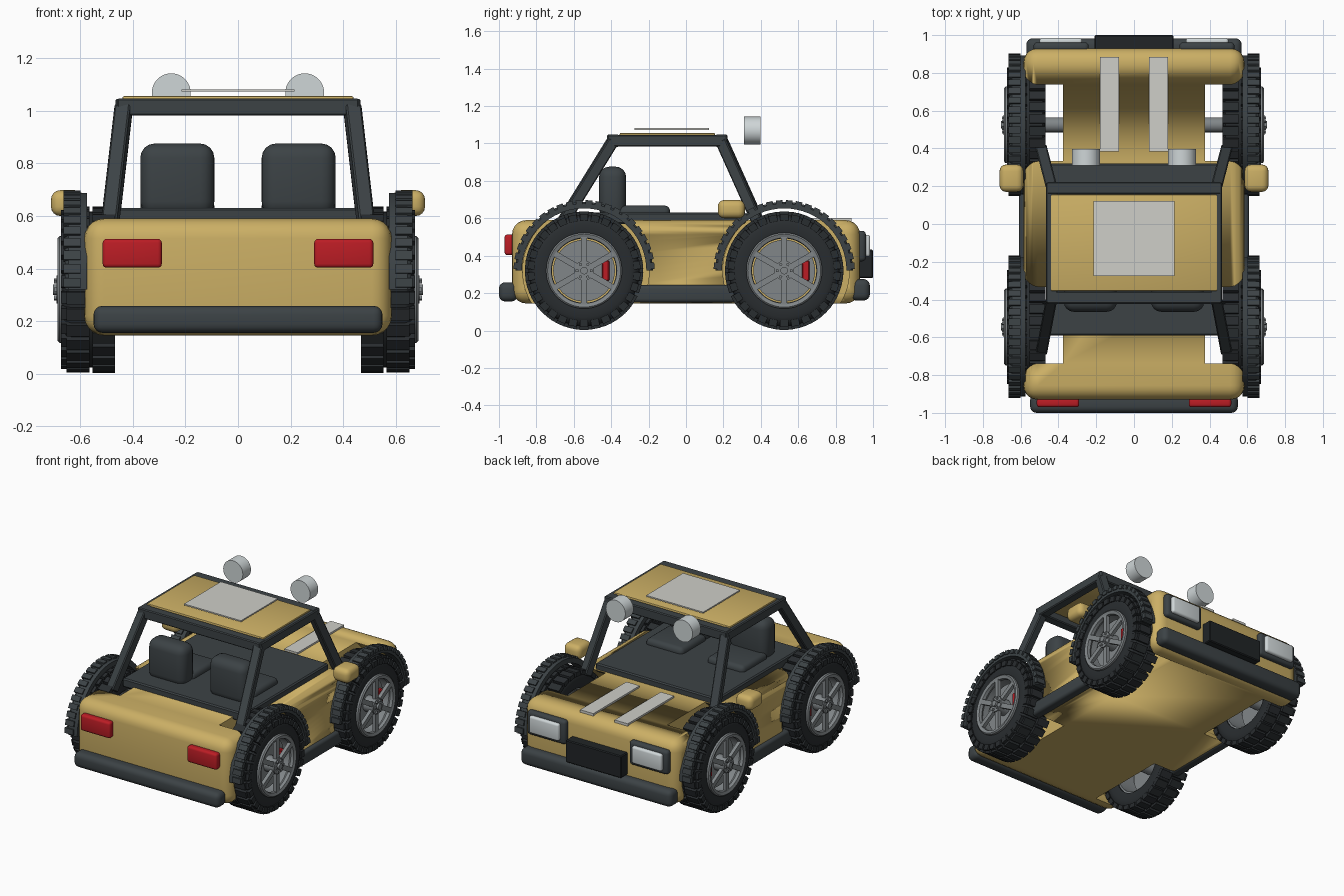
import bpy, bmesh
from math import pi, sin, cos, radians
from mathutils import Matrix, Vector

if "Cube" in bpy.data.objects:
    bpy.data.objects.remove(bpy.data.objects["Cube"])


def material(name, rgb):
    m = bpy.data.materials.new(name)
    m.diffuse_color = (*rgb, 1)
    m.use_nodes = True
    m.node_tree.nodes["Principled BSDF"].inputs["Base Color"].default_value = m.diffuse_color
    return m


GOLD = material("gold_paint", (0.60, 0.43, 0.13))
DARK = material("dark_trim", (0.045, 0.055, 0.06))
RUBBER = material("rubber", (0.022, 0.026, 0.029))
BLACK = material("black_plate", (0.015, 0.018, 0.02))
RED = material("red", (0.5, 0.012, 0.018))
PALE = material("pale_grey", (0.62, 0.62, 0.58))
GLASS = material("lamp_glass", (0.62, 0.67, 0.68))
METAL = material("wheel_metal", (0.22, 0.24, 0.25))


def finish(bm, name, mat, mirror=False):
    bmesh.ops.recalc_face_normals(bm, faces=bm.faces)
    me = bpy.data.meshes.new(name)
    bm.to_mesh(me)
    bm.free()
    ob = bpy.data.objects.new(name, me)
    bpy.context.collection.objects.link(ob)
    if mat:
        me.materials.append(mat)
    bpy.ops.object.select_all(action='DESELECT')
    ob.select_set(True)
    bpy.context.view_layer.objects.active = ob
    bpy.ops.object.shade_smooth_by_angle(angle=radians(35))
    if mirror:
        ob.modifiers.new("mirror", 'MIRROR')
    return ob


def box(name, x, y, z, mat, bevel=0, mirror=False, seg=4):
    """Box from three (low, high) ranges with rounded edges."""
    bm = bmesh.new()
    mid = [(a + b) / 2 for a, b in (x, y, z)]
    size = [b - a for a, b in (x, y, z)]
    bmesh.ops.create_cube(bm, size=1, matrix=Matrix.Translation(mid) @ Matrix.Diagonal((*size, 1)))
    if bevel:
        bmesh.ops.bevel(bm, geom=bm.edges[:], offset=bevel, segments=seg, profile=0.5, affect='EDGES')
    return finish(bm, name, mat, mirror)


def bar(name, a, b, width, mat, mirror=False):
    """Square bar between two points."""
    a, b = Vector(a), Vector(b)
    d = b - a
    rot = d.to_track_quat('Z', 'Y').to_matrix().to_4x4()
    bm = bmesh.new()
    bmesh.ops.create_cube(bm, size=1, matrix=Matrix.Translation((a + b) / 2) @ rot
                          @ Matrix.Diagonal((width, width, d.length, 1)))
    bmesh.ops.bevel(bm, geom=bm.edges[:], offset=0.006, segments=1, affect='EDGES')
    return finish(bm, name, mat, mirror)


def lathe(name, profile, cy, cz, mat, mirror=True, n=48, sweep=2 * pi):
    """Spin a closed (radius, x) profile about an axle along x."""
    full = sweep > 6.2
    bm = bmesh.new()
    rings = []
    for i in range(n if full else n + 1):
        t = sweep * i / n
        rings.append([bm.verts.new((x, cy + r * cos(t), cz + r * sin(t))) for r, x in profile])
    k = len(profile)
    for i in range(n):
        p, q = rings[i], rings[(i + 1) % len(rings)]
        for j in range(k):
            bm.faces.new((p[j], q[j], q[(j + 1) % k], p[(j + 1) % k]))
    if not full:
        bm.faces.new(rings[0])
        bm.faces.new(rings[-1])
    return finish(bm, name, mat, mirror)


def disc(name, r, x0, x1, cy, cz, mat, mirror=True, n=32):
    """Solid cylinder lying along x."""
    bm = bmesh.new()
    m = Matrix.Translation(((x0 + x1) / 2, cy, cz)) @ Matrix.Rotation(pi / 2, 4, 'Y')
    bmesh.ops.create_cone(bm, cap_ends=True, segments=n, radius1=r, radius2=r, depth=x1 - x0, matrix=m)
    return finish(bm, name, mat, mirror)


def radial_blocks(name, cy, cz, blocks, mat):
    """Blocks around an axle: (angle, r0, r1, x0, x1, width)."""
    bm = bmesh.new()
    for t, r0, r1, x0, x1, w in blocks:
        m = (Matrix.Translation((0, cy, cz)) @ Matrix.Rotation(t, 4, 'X')
             @ Matrix.Translation(((x0 + x1) / 2, (r0 + r1) / 2, 0))
             @ Matrix.Diagonal((x1 - x0, r1 - r0, w, 1)))
        bmesh.ops.create_cube(bm, size=1, matrix=m)
    return finish(bm, name, mat, True)


AXLE = 0.32
WHEELS = {"rear": -0.545, "front": 0.525}

# Body with wheel wells cut out
body = box("body", (-0.585, 0.585), (-0.93, 0.93), (0.145, 0.59), GOLD, 0.075, seg=5)
for end, cy in WHEELS.items():
    cut = disc(end + "_well_cutter", 0.338, 0.375, 0.8, cy + 0.01, AXLE, GOLD, n=64)
    cut.hide_render = True
    cut.hide_set(True)
    b = body.modifiers.new(end + "_wells", 'BOOLEAN')
    b.object, b.operation, b.solver = cut, 'DIFFERENCE', 'EXACT'

# Wheels and arches
for end, cy in WHEELS.items():
    n = end + "_"
    lathe(n + "tyre", [(0.2, 0.48), (0.25, 0.468), (0.285, 0.475), (0.297, 0.485), (0.297, 0.635),
                       (0.285, 0.655), (0.25, 0.672), (0.2, 0.665)], cy, AXLE, RUBBER)
    lugs = []
    for i in range(30):
        t = 2 * pi * i / 30
        lugs += [(t, 0.285, 0.316, 0.468, 0.553, 0.048),
                 (t + pi / 30, 0.285, 0.316, 0.566, 0.653, 0.048),
                 (t + pi / 30, 0.265, 0.302, 0.64, 0.673, 0.044)]
    radial_blocks(n + "tyre_tread", cy, AXLE, lugs, RUBBER)
    lathe(n + "rim", [(0.2, 0.49), (0.203, 0.68), (0.195, 0.687), (0.175, 0.68), (0.172, 0.66),
                      (0.188, 0.64), (0.188, 0.49)], cy, AXLE, METAL)
    radial_blocks(n + "spokes", cy, AXLE,
                  [(pi / 2 + i * pi / 3, 0.03, 0.185, 0.658, 0.682, 0.032) for i in range(6)], METAL)
    disc(n + "hub", 0.053, 0.6, 0.69, cy, AXLE, METAL)
    disc(n + "hub_cap", 0.02, 0.69, 0.705, cy, AXLE, METAL, n=16)
    radial_blocks(n + "wheel_nuts", cy, AXLE,
                  [(i * pi / 3, 0.031, 0.045, 0.685, 0.7, 0.014) for i in range(6)], METAL)
    disc(n + "brake_disc", 0.165, 0.595, 0.612, cy, AXLE, METAL, n=40)
    box(n + "brake_caliper", (0.59, 0.635), (cy + 0.095, cy + 0.135), (0.265, 0.375), RED, 0.006, True, 1)
    disc(n + "axle", 0.04, 0.36, 0.6, cy, AXLE, METAL, n=16)
    lathe(n + "wheel_arch", [(0.333, 0.575), (0.368, 0.575), (0.368, 0.645), (0.358, 0.658), (0.333, 0.658)],
          cy, AXLE, DARK, n=32, sweep=pi)
    radial_blocks(n + "arch_ribs", cy, AXLE,
                  [(pi * (i + 0.5) / 22, 0.35, 0.377, 0.6, 0.664, 0.036) for i in range(22)], DARK)

# Cabin deck, seats
box("cabin_deck", (-0.46, 0.46), (-0.59, 0.32), (0.57, 0.63), DARK, 0.008, seg=1)
box("seat_back", (0.09, 0.372), (-0.465, -0.32), (0.6, 0.876), DARK, 0.055, True)
box("seat_cushion", (0.09, 0.372), (-0.36, -0.085), (0.6, 0.668), DARK, 0.03, True)

# Roll cage
TF, TR = (0.435, 0.19, 1.015), (0.435, -0.39, 1.015)
bar("front_pillar", (0.487, 0.39, 0.57), TF, 0.06, DARK, True)
bar("rear_pillar", (0.487, -0.665, 0.57), TR, 0.06, DARK, True)
bar("roof_rail", (0.435, -0.42, 1.015), (0.435, 0.22, 1.015), 0.062, DARK, True)
bar("front_header", (-0.46, 0.19, 1.015), (0.46, 0.19, 1.015), 0.065, DARK)
bar("rear_header", (-0.46, -0.39, 1.015), (0.46, -0.39, 1.015), 0.065, DARK)

# Roof panel, plain roof placard, bonnet stripes
box("roof_panel", (-0.44, 0.44), (-0.355, 0.155), (1.025, 1.056), GOLD, 0.006, seg=2)
box("roof_placard", (-0.215, 0.215), (-0.275, 0.122), (1.073, 1.082), PALE)
box("bonnet_stripe", (0.08, 0.18), (0.385, 0.885), (0.585, 0.602), PALE, mirror=True)

# Roof lamps
for s, side in ((1, "right"), (-1, "left")):
    bm = bmesh.new()
    bmesh.ops.create_cone(bm, cap_ends=True, segments=40, radius1=0.074, radius2=0.074, depth=0.088,
                          matrix=Matrix.Translation((s * 0.254, 0.353, 1.069)) @ Matrix.Rotation(pi / 2, 4, 'X'))
    finish(bm, side + "_roof_lamp", GLASS)

# Mirrors, sills, bumpers
box("door_mirror", (0.585, 0.712), (0.17, 0.315), (0.6, 0.698), GOLD, 0.035, True)
box("side_sill", (0.54, 0.61), (-0.33, 0.31), (0.15, 0.243), DARK, 0.02, True)
box("rear_bumper", (-0.55, 0.55), (-1.0, -0.9), (0.155, 0.258), DARK, 0.034)
box("front_bumper", (-0.57, 0.57), (0.88, 0.983), (0.16, 0.275), DARK, 0.034)

# Lamps and number plate
box("tail_lamp", (0.29, 0.515), (-0.97, -0.92), (0.403, 0.513), RED, 0.015, True, 3)
box("headlamp_bezel", (0.24, 0.532), (0.91, 0.962), (0.37, 0.533), DARK, 0.02, True, 3)
box("headlamp", (0.275, 0.5), (0.95, 0.985), (0.395, 0.512), GLASS, 0.014, True, 3)
box("front_plate", (-0.21, 0.21), (0.92, 1.0), (0.28, 0.432), BLACK, 0.006, seg=1)
